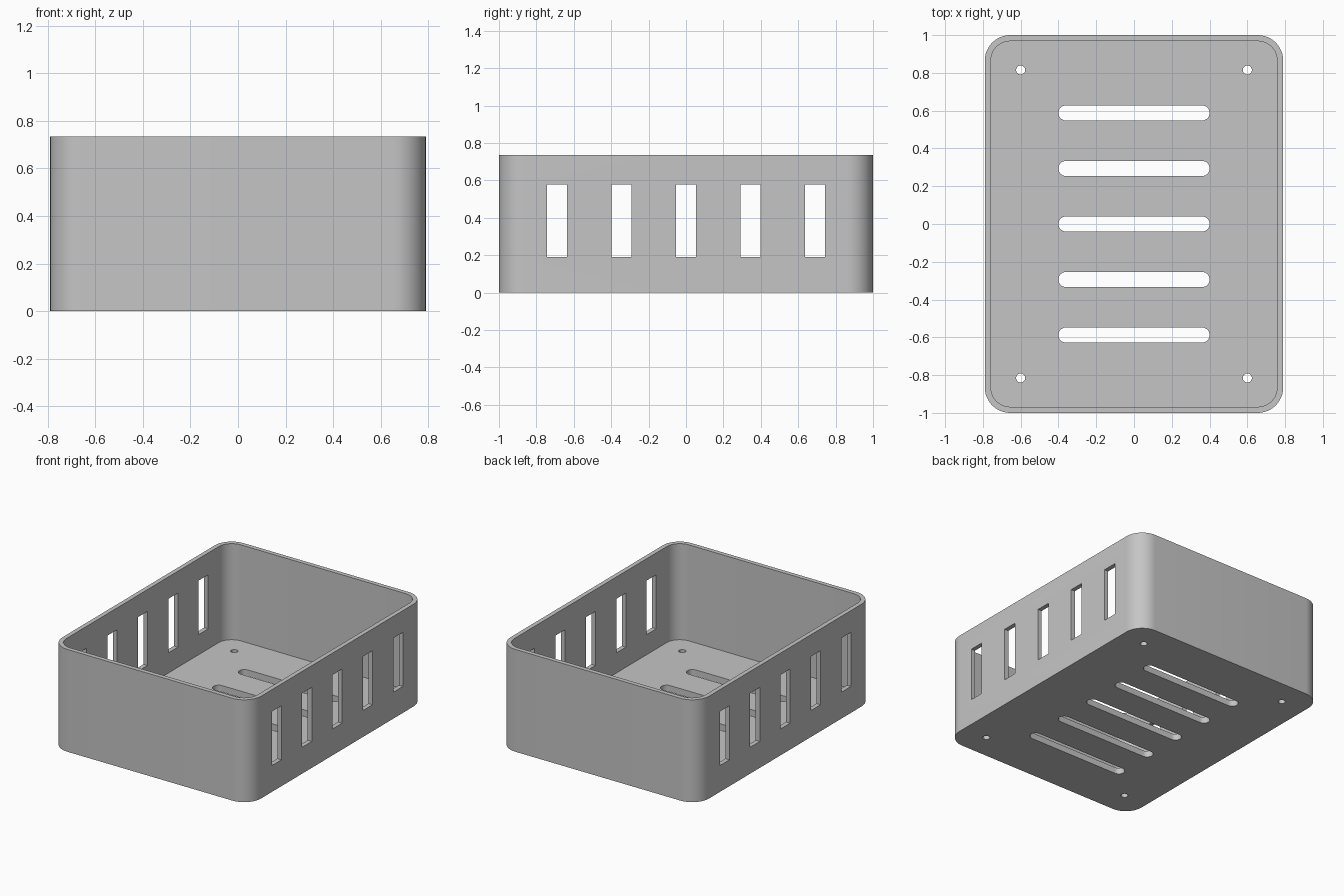
import bpy, bmesh, math

if "Cube" in bpy.data.objects:
    bpy.data.objects.remove(bpy.data.objects["Cube"], do_unlink=True)

# Overall sizes
HALF_X, HALF_Y, HEIGHT = 0.79, 1.0, 0.735
WALL, FLOOR, CORNER = 0.032, 0.045, 0.135

grey = bpy.data.materials.new("plain grey")
grey.use_nodes = True
colour = (0.56, 0.56, 0.56, 1)
grey.diffuse_color = colour
grey.node_tree.nodes["Principled BSDF"].inputs["Base Color"].default_value = colour


def outline(hx, hy, r, steps):
    """Rounded rectangle, or a plain one when r is zero."""
    points = []
    for i, (sx, sy) in enumerate([(1, 1), (-1, 1), (-1, -1), (1, -1)]):
        for k in range(steps + 1 if r else 1):
            a = math.pi / 2 * (i + (k / steps if r else 0))
            p = (sx * (hx - r) + r * math.cos(a), sy * (hy - r) + r * math.sin(a))
            if not points or math.dist(p, points[-1]) > 1e-5:
                points.append(p)
    if math.dist(points[0], points[-1]) < 1e-5:
        points.pop()
    return points


def prism(name, hx, hy, r, z0, z1, centre=(0, 0), steps=8):
    bm = bmesh.new()
    base = bm.faces.new([bm.verts.new((centre[0] + x, centre[1] + y, z0))
                         for x, y in outline(hx, hy, r, steps)])
    top = bmesh.ops.extrude_face_region(bm, geom=[base])["geom"]
    bmesh.ops.translate(bm, vec=(0, 0, z1 - z0),
                        verts=[v for v in top if isinstance(v, bmesh.types.BMVert)])
    bmesh.ops.recalc_face_normals(bm, faces=bm.faces)
    mesh = bpy.data.meshes.new(name)
    bm.to_mesh(mesh)
    bm.free()
    mesh.materials.append(grey)
    obj = bpy.data.objects.new(name, mesh)
    bpy.context.collection.objects.link(obj)
    return obj


def cut(target, cutter):
    cutter.hide_render = True
    mod = target.modifiers.new("cut", 'BOOLEAN')
    mod.operation, mod.solver, mod.object = 'DIFFERENCE', 'EXACT', cutter
    bpy.context.view_layer.objects.active = target
    bpy.ops.object.modifier_apply(modifier=mod.name)
    bpy.data.objects.remove(cutter, do_unlink=True)


# Open tray with rounded corners
tray = prism("vented_tray", HALF_X, HALF_Y, CORNER, 0, HEIGHT, steps=12)
cut(tray, prism("cavity", HALF_X - WALL, HALF_Y - WALL, CORNER - WALL,
                FLOOR, HEIGHT + 0.2, steps=12))

for i in range(-2, 3):
    # Rounded slot in the floor
    cut(tray, prism("floor_slot", 0.4, 0.04, 0.04, -0.1, 0.15, (0, i * 0.294)))
    # Rectangular vents through both long walls
    cut(tray, prism("wall_vent", 1.0, 0.054, 0, 0.19, 0.578, (0, i * 0.345)))

# Screw holes near the floor corners
for sx in (-1, 1):
    for sy in (-1, 1):
        cut(tray, prism("screw_hole", 0.024, 0.024, 0.024, -0.1, 0.15,
                        (sx * 0.6, sy * 0.815), steps=6))

bpy.ops.object.select_all(action='DESELECT')
tray.select_set(True)
bpy.context.view_layer.objects.active = tray
bpy.ops.object.shade_smooth_by_angle(angle=math.radians(30))
